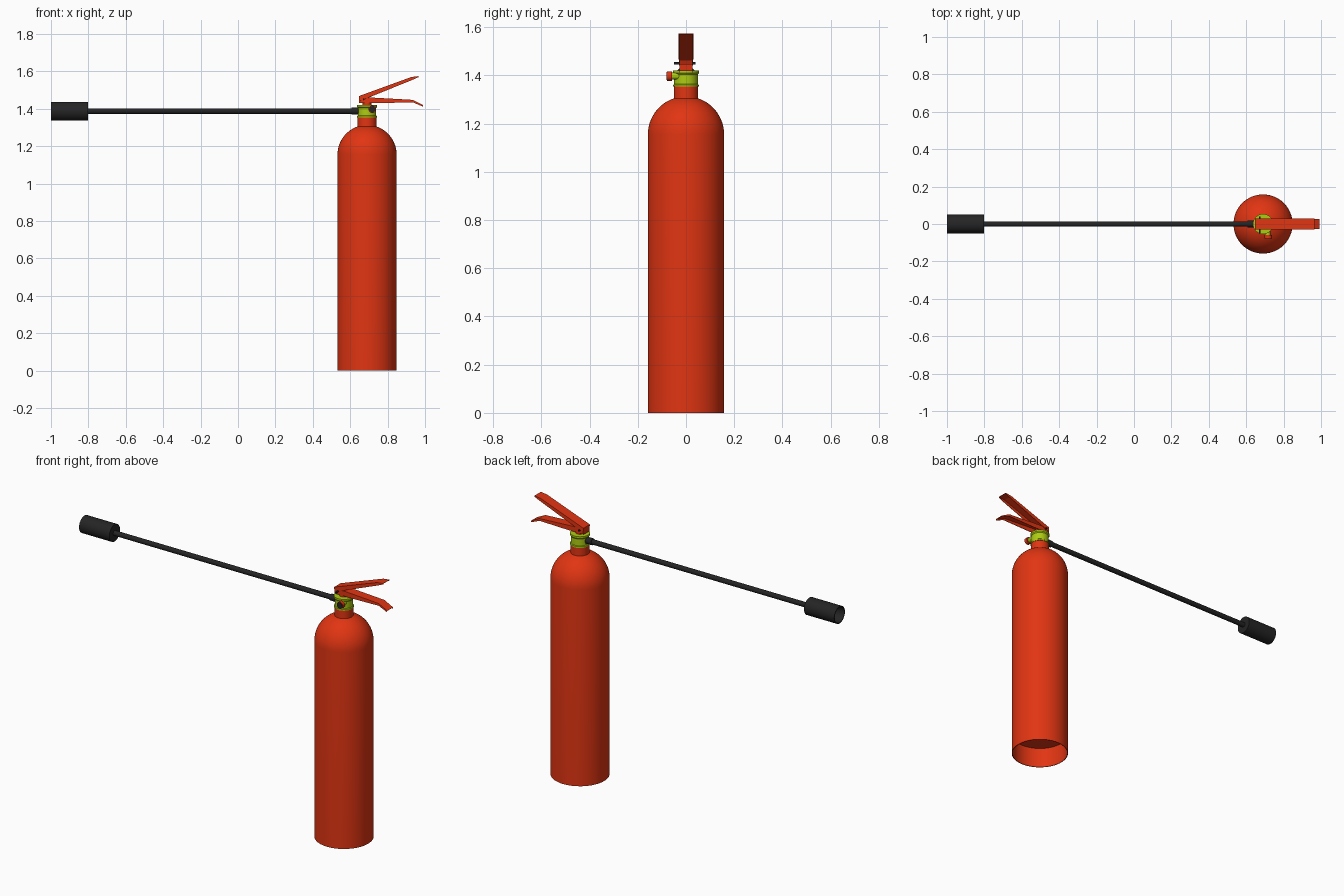
import bpy, bmesh, math
from mathutils import Matrix, Vector

if "Cube" in bpy.data.objects:
    bpy.data.objects.remove(bpy.data.objects["Cube"])

CX = 0.69  # axis of the tank


def mat(name, rgb):
    m = bpy.data.materials.new(name)
    m.diffuse_color = (*rgb, 1)
    m.use_nodes = True
    m.node_tree.nodes["Principled BSDF"].inputs["Base Color"].default_value = m.diffuse_color
    return m


RED = mat("red paint", (0.75, 0.035, 0.006))
GREEN = mat("lime valve", (0.42, 0.60, 0.006))
BLACK = mat("black rubber", (0.018, 0.018, 0.018))


def finish(name, bm, material, smooth=True):
    bmesh.ops.remove_doubles(bm, verts=bm.verts, dist=1e-5)
    bmesh.ops.recalc_face_normals(bm, faces=bm.faces)
    me = bpy.data.meshes.new(name)
    bm.to_mesh(me)
    bm.free()
    ob = bpy.data.objects.new(name, me)
    bpy.context.collection.objects.link(ob)
    me.materials.append(material)
    if smooth:
        bpy.ops.object.select_all(action='DESELECT')
        ob.select_set(True)
        bpy.context.view_layer.objects.active = ob
        bpy.ops.object.shade_smooth_by_angle(angle=math.radians(35))
    return ob


def lathe(name, profile, origin, material, axis=(0, 0, 1), n=32):
    """Revolve (radius, height) points round an axis through origin."""
    bm = bmesh.new()
    vs = [bm.verts.new((r, 0, h)) for r, h in profile]
    es = [bm.edges.new(p) for p in zip(vs, vs[1:])]
    bmesh.ops.spin(bm, geom=vs + es, cent=(0, 0, 0), axis=(0, 0, 1),
                   angle=math.tau, steps=n)
    rot = Vector((0, 0, 1)).rotation_difference(Vector(axis)).to_matrix().to_4x4()
    bm.transform(Matrix.Translation(origin) @ rot)
    return finish(name, bm, material)


def rod(name, r, length, origin, axis, material, n=20):
    return lathe(name, [(0, 0), (r, 0), (r, length), (0, length)],
                 origin, material, axis, n)


def channel(name, top, bottom, w):
    """Folded sheet, open underneath, from its side outline."""
    bm = bmesh.new()
    rows = [[bm.verts.new((x, y, z)) for x, z in pts]
            for pts, y in ((bottom, -w), (top, -w), (top, w), (bottom, w))]
    for a, b in zip(rows, rows[1:]):
        for i in range(len(a) - 1):
            bm.faces.new((a[i], a[i + 1], b[i + 1], b[i]))
    bm.faces.new([r[0] for r in rows])  # closed heel
    ob = finish(name, bm, RED, False)
    s = ob.modifiers.new("sheet", 'SOLIDIFY')
    s.thickness = 0.003
    s.offset = 0


# Tank: recessed base, straight wall, round shoulder, neck
R = 0.158
dome = [(R * math.cos(a), 1.155 + R * math.sin(a))
        for a in (math.radians(71.5) * i / 12 for i in range(13))]
lathe("tank", [(0, 0.12), (R - 0.004, 0.12), (R - 0.004, 0), (R, 0)] + dome
      + [(0.05, 1.36), (0, 1.36)], (CX, 0, 0), RED, n=64)

# Valve body with flanges, and stem above it
lathe("valve_body", [(0, 1.353), (0.053, 1.353), (0.053, 1.361), (0.049, 1.364),
                     (0.049, 1.404), (0.054, 1.410), (0.054, 1.420), (0, 1.420)],
      (CX, 0, 0), GREEN)
rod("valve_stem", 0.024, 0.035, (CX, 0, 1.415), (0, 0, 1), RED)

# Pressure gauge on the front of the valve
rod("gauge_boss", 0.014, 0.045, (0.715, -0.018, 1.397), (0, -1, 0), GREEN)
rod("gauge_case", 0.020, 0.020, (0.718, -0.058, 1.397), (0, -1, 0), RED)
rod("gauge_face", 0.017, 0.003, (0.718, -0.077, 1.397), (0, -1, 0), BLACK)

# Handle and squeeze lever
channel("carry_handle", [(0.648, 1.462), (0.76, 1.456), (0.935, 1.446), (0.99, 1.418)],
        [(0.648, 1.430), (0.76, 1.430), (0.935, 1.434), (0.988, 1.411)], 0.026)
channel("squeeze_lever", [(0.648, 1.467), (0.926, 1.568), (0.966, 1.573)],
        [(0.650, 1.440), (0.930, 1.553), (0.966, 1.569)], 0.029)
rod("safety_pin", 0.005, 0.09, (0.672, 0.04, 1.450), (0, -1, 0), BLACK, 12)

# Hose with end fitting, and discharge horn with a hollow mouth
Z = 1.387
rod("hose_fitting", 0.019, 0.045, (0.652, 0, Z), (-1, 0, 0), BLACK)
rod("hose", 0.0145, 1.43, (0.62, 0, Z), (-1, 0, 0), BLACK)
lathe("discharge_horn", [(0, 0), (0.050, 0), (0.050, 0.197), (0.045, 0.197),
                         (0.045, 0.02), (0, 0.02)],
      (-0.803, 0, Z), BLACK, (-1, 0, 0))
